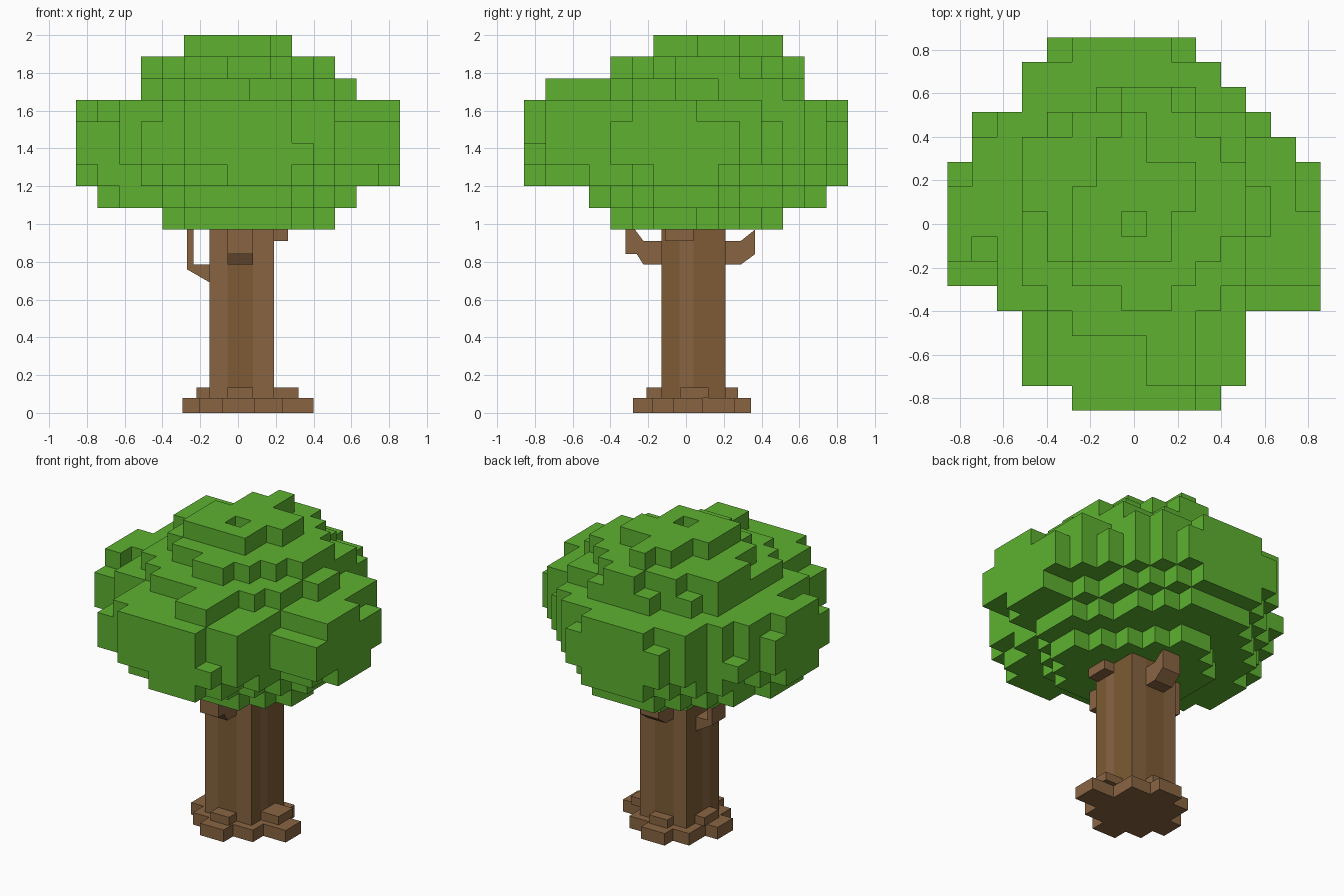
import bpy, bmesh
from mathutils import Vector

if "Cube" in bpy.data.objects:
    bpy.data.objects.remove(bpy.data.objects["Cube"])

U = 12 / 105          # edge length of one leaf block


def material(name, rgb):
    m = bpy.data.materials.new(name)
    m.diffuse_color = (*rgb, 1)
    m.use_nodes = True
    m.node_tree.nodes["Principled BSDF"].inputs["Base Color"].default_value = m.diffuse_color
    return m


leaf = material("leaf green", (0.11, 0.44, 0.03))
bark = material("bark brown", (0.25, 0.13, 0.055))
bark_dark = material("dark bark", (0.205, 0.105, 0.035))


def finish(name, bm, mat):
    bmesh.ops.recalc_face_normals(bm, faces=bm.faces)
    me = bpy.data.meshes.new(name)
    bm.to_mesh(me)
    bm.free()
    me.materials.append(mat)
    ob = bpy.data.objects.new(name, me)
    bpy.context.collection.objects.link(ob)
    return ob


def blocks(name, cells, xs, ys, zs, mat):
    """Outer skin of a set of grid cells; xs, ys, zs are the grid lines."""
    bm = bmesh.new()
    cache = {}

    def vert(k):
        if k not in cache:
            cache[k] = bm.verts.new((xs[k[0]], ys[k[1]], zs[k[2]]))
        return cache[k]

    for c in sorted(cells):
        for ax in range(3):
            for side in (0, 1):
                n = list(c)
                n[ax] += 2 * side - 1
                if tuple(n) in cells:
                    continue
                a, b = (ax + 1) % 3, (ax + 2) % 3
                quad = []
                for da, db in ((0, 0), (1, 0), (1, 1), (0, 1)):
                    p = list(c)
                    p[ax] += side
                    p[a] += da
                    p[b] += db
                    quad.append(vert(tuple(p)))
                bm.faces.new(quad if side else quad[::-1])
    return finish(name, bm, mat)


def prism(name, profile, axis, lo, hi, mat):
    """Extrude a side profile along x (axis 0), y (1) or z (2)."""
    def place(p, t):
        q = list(p)
        q.insert(axis, t)
        return Vector(q)
    bm = bmesh.new()
    face = bm.faces.new([bm.verts.new(place(p, lo)) for p in profile])
    out = bmesh.ops.extrude_face_region(bm, geom=[face])
    moved = [g for g in out["geom"] if isinstance(g, bmesh.types.BMVert)]
    step = Vector((0, 0, 0))
    step[axis] = hi - lo
    bmesh.ops.translate(bm, verts=moved, vec=step)
    return finish(name, bm, mat)


# Leaf layers: first row (from the front), then the x span of each row
full = (0, [(5, 11), (3, 12), (3, 12), (3, 12), (2, 15), (0, 15), (0, 15), (0, 15),
            (0, 15), (0, 15), (1, 14), (1, 13), (3, 12), (3, 11), (4, 10)])
bottom = (4, [(5, 10), (4, 11), (4, 12), (4, 12), (4, 11), (4, 10), (5, 9), (6, 8)])
lower = (3, [(5, 10), (4, 11), (2, 12), (1, 13), (1, 13), (1, 13), (2, 12),
             (2, 11), (3, 11), (4, 10), (5, 9)])
skirt = (0, [(7, 10), (5, 11), (4, 11), (3, 12), (3, 12), (1, 14), (0, 15), (0, 15),
             (0, 15), (1, 13), (2, 12), (2, 12), (3, 11), (4, 10), (5, 9)])
upper = (1, [(8, 10), (8, 10), (5, 10), (4, 11), (3, 12), (3, 12), (3, 13), (3, 13),
             (3, 12), (3, 12), (4, 12), (6, 10)])
crown = (4, [(7, 9), (5, 10), (4, 11), (4, 12), (3, 12), (3, 12), (3, 11), (5, 10), (7, 9)])
top = (6, [(5, 9), (5, 9), (5, 10), (6, 10), (6, 8), (7, 8)])

cells = set()
for k, (row, spans) in enumerate((bottom, lower, skirt, full, full, full, upper, crown, top)):
    for j, (a, b) in enumerate(spans):
        cells |= {(i, row + j, k) for i in range(a, b)}

# Notches in the rim and the pit in the top
notch_5 = [(4, 14), (9, 14), (1, 11), (0, 9), (0, 5), (1, 5), (1, 6), (14, 8),
           (14, 9), (12, 11), (12, 4), (13, 4), (14, 4), (3, 1), (3, 2), (3, 3), (10, 0)]
notch_4 = [(1, 11), (1, 6), (10, 0)]
cells -= {(i, j, 5) for i, j in notch_5} | {(i, j, 4) for i, j in notch_4}
cells.discard((7, 7, 8))

grid = [(i - 7.5) * U for i in range(16)]
blocks("leaf_canopy", cells, grid, grid, [2 + (k - 9) * U for k in range(10)], leaf)

# Square trunk with a darker strip down the front and back, and dark side edges
trunk = blocks("trunk", {(i, j, 0) for i in range(3) for j in range(3)},
               (-0.15, -0.055, 0.08, 0.19), (-0.13, -0.035, 0.04, 0.21), (0.02, 1.0), bark)
trunk.data.materials.append(bark_dark)
for p in trunk.data.polygons:
    middle_x = abs(p.center.x - 0.0125) < 0.01
    middle_y = abs(p.center.y - 0.0025) < 0.01
    p.material_index = int(middle_x if abs(p.normal.y) > 0.5 else not middle_y)


# Stepped root slabs
def root_slab(name, boxes, z0, z1):
    xs = sorted({v for b in boxes for v in b[:2]})
    ys = sorted({v for b in boxes for v in b[2:]})
    inside = {(i, j, 0) for i in range(len(xs) - 1) for j in range(len(ys) - 1)
              if any(b[0] <= xs[i] < b[1] and b[2] <= ys[j] < b[3] for b in boxes)}
    blocks(name, inside, xs, ys, (z0, z1), bark)


root_slab("root_base", [(-0.085, 0.09, -0.28, 0.345), (-0.205, 0.235, -0.18, 0.26),
                        (-0.295, 0.40, -0.07, 0.09)], 0, 0.08)
root_slab("root_step", [(-0.055, 0.08, -0.21, 0.275), (-0.22, 0.32, -0.03, 0.12)], 0.08, 0.135)

# Branch stubs reaching into the leaves
prism("left_branch", [(-0.14, 0.685), (-0.27, 0.76), (-0.27, 0.97), (-0.235, 0.97),
                      (-0.235, 0.785), (-0.14, 0.785)], 1, -0.03, 0.11, bark)
prism("front_branch", [(-0.12, 0.785), (-0.225, 0.785), (-0.26, 0.84), (-0.32, 0.84),
                       (-0.32, 0.97), (-0.27, 0.97), (-0.225, 0.91), (-0.12, 0.91)],
      0, -0.055, 0.08, bark)
prism("back_branch", [(0.2, 0.785), (0.29, 0.785), (0.365, 0.84), (0.365, 0.97),
                      (0.29, 0.91), (0.2, 0.91)], 0, -0.055, 0.08, bark)
prism("right_branch", [(0.18, 0.91), (0.265, 0.91), (0.265, 1.0), (0.18, 1.0)],
      1, -0.11, 0.04, bark)
